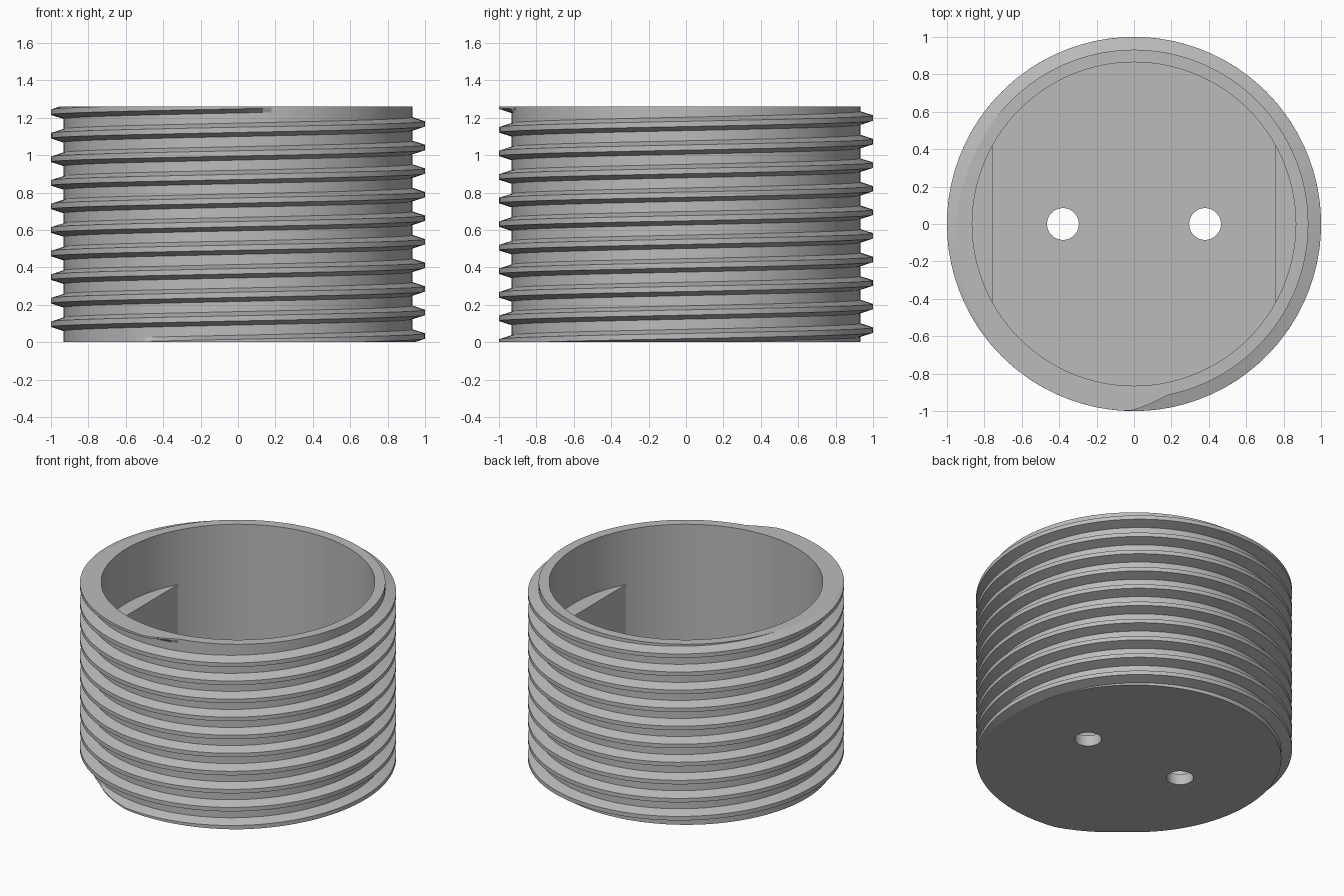
import bpy, bmesh, math
from mathutils import Vector

HEIGHT, ROOT, CREST, BORE = 1.26, 0.932, 1.0, 0.865
FLOOR, LEDGE, FLAT_X = 0.075, 0.88, 0.757
PITCH, SEGS = 0.126, 128

if "Cube" in bpy.data.objects:
    bpy.data.objects.remove(bpy.data.objects["Cube"])

grey = bpy.data.materials.new("plain grey")
grey.use_nodes = True
grey.diffuse_color = (0.5, 0.5, 0.5, 1)
grey.node_tree.nodes["Principled BSDF"].inputs["Base Color"].default_value = grey.diffuse_color


def make(name, bm):
    bmesh.ops.recalc_face_normals(bm, faces=bm.faces[:])
    mesh = bpy.data.meshes.new(name)
    bm.to_mesh(mesh)
    bm.free()
    mesh.materials.append(grey)
    obj = bpy.data.objects.new(name, mesh)
    bpy.context.collection.objects.link(obj)
    return obj


def activate(obj):
    bpy.ops.object.select_all(action='DESELECT')
    obj.select_set(True)
    bpy.context.view_layer.objects.active = obj


def prism(name, outline, low, high):
    bm = bmesh.new()
    face = bm.faces.new([bm.verts.new((x, y, low)) for x, y in outline])
    up = bmesh.ops.extrude_face_region(bm, geom=[face])["geom"]
    top = [v for v in up if isinstance(v, bmesh.types.BMVert)]
    bmesh.ops.translate(bm, verts=top, vec=(0, 0, high - low))
    return make(name, bm)


def arc(radius, start, end, count, cx=0):
    angles = [start + (end - start) * i / count for i in range(count + 1)]
    return [(cx + radius * math.cos(a), radius * math.sin(a)) for a in angles]


def circle(radius, count, cx=0):
    return arc(radius, 0, math.tau, count, cx)[:-1]


# Cup body: a cylinder with a blind bore and two floor holes
body = prism("cup_body", circle(ROOT, SEGS), 0, HEIGHT)
cutters = [prism("bore_cutter", circle(BORE, SEGS), FLOOR, HEIGHT + 1)]
for side in (-1, 1):
    cutters.append(prism("hole_cutter", circle(0.085, 48, side * 0.38), -1, 0.5))
activate(body)
for cutter in cutters:
    cutter.hide_render = True
    cut = body.modifiers.new("cut", 'BOOLEAN')
    cut.operation, cut.solver, cut.object = 'DIFFERENCE', 'EXACT', cutter
    bpy.ops.object.modifier_apply(modifier=cut.name)
    bpy.data.objects.remove(cutter)

# Inner flats: segment-shaped shelves embedded in the wall and the floor
flats = []
spread = math.acos(FLAT_X / 0.89)
for name, turn in (("left_inner_flat", 0), ("right_inner_flat", math.pi)):
    outline = arc(0.89, turn - spread, turn + spread, 24)
    flats.append(prism(name, outline, FLOOR / 2, LEDGE))

# Screw thread: a trapezoid swept up a helix, tapered at both ends
bm = bmesh.new()
start, end = math.radians(-125), math.radians(-79) + 10 * math.tau
steps = 1300
rings = []
for i in range(steps + 1):
    a = start + (end - start) * i / steps
    grow = min(1, (a - start) / math.radians(25), (end - a) / math.radians(12))
    tip = ROOT + (CREST - ROOT) * max(0.02, grow)
    centre = 0.033 + PITCH * a / math.tau
    profile = ((ROOT - 0.01, -0.036), (ROOT, -0.036), (tip, -0.014),
               (tip, 0.014), (ROOT, 0.036), (ROOT - 0.01, 0.036))
    rings.append([bm.verts.new((r * math.cos(a), r * math.sin(a), centre + dz))
                  for r, dz in profile])
for lower, upper in zip(rings, rings[1:]):
    for k in range(len(lower)):
        n = (k + 1) % len(lower)
        bm.faces.new((lower[k], upper[k], upper[n], lower[n]))
bm.faces.new(rings[0])
bm.faces.new(rings[-1])
bmesh.ops.recalc_face_normals(bm, faces=bm.faces[:])
# Trim the thread flush with the ends of the cup
for z, direction in ((0, -1), (HEIGHT, 1)):
    geom = bm.verts[:] + bm.edges[:] + bm.faces[:]
    cut = bmesh.ops.bisect_plane(bm, geom=geom, dist=1e-6, plane_co=Vector((0, 0, z)),
                                 plane_no=Vector((0, 0, direction)), clear_outer=True)
    rim = [e for e in cut["geom_cut"] if isinstance(e, bmesh.types.BMEdge)]
    caps = bmesh.ops.triangle_fill(bm, use_beauty=True, edges=rim)
thread = make("screw_thread", bm)

for obj in [body, thread] + flats:
    activate(obj)
    bpy.ops.object.shade_smooth_by_angle(angle=math.radians(15))
